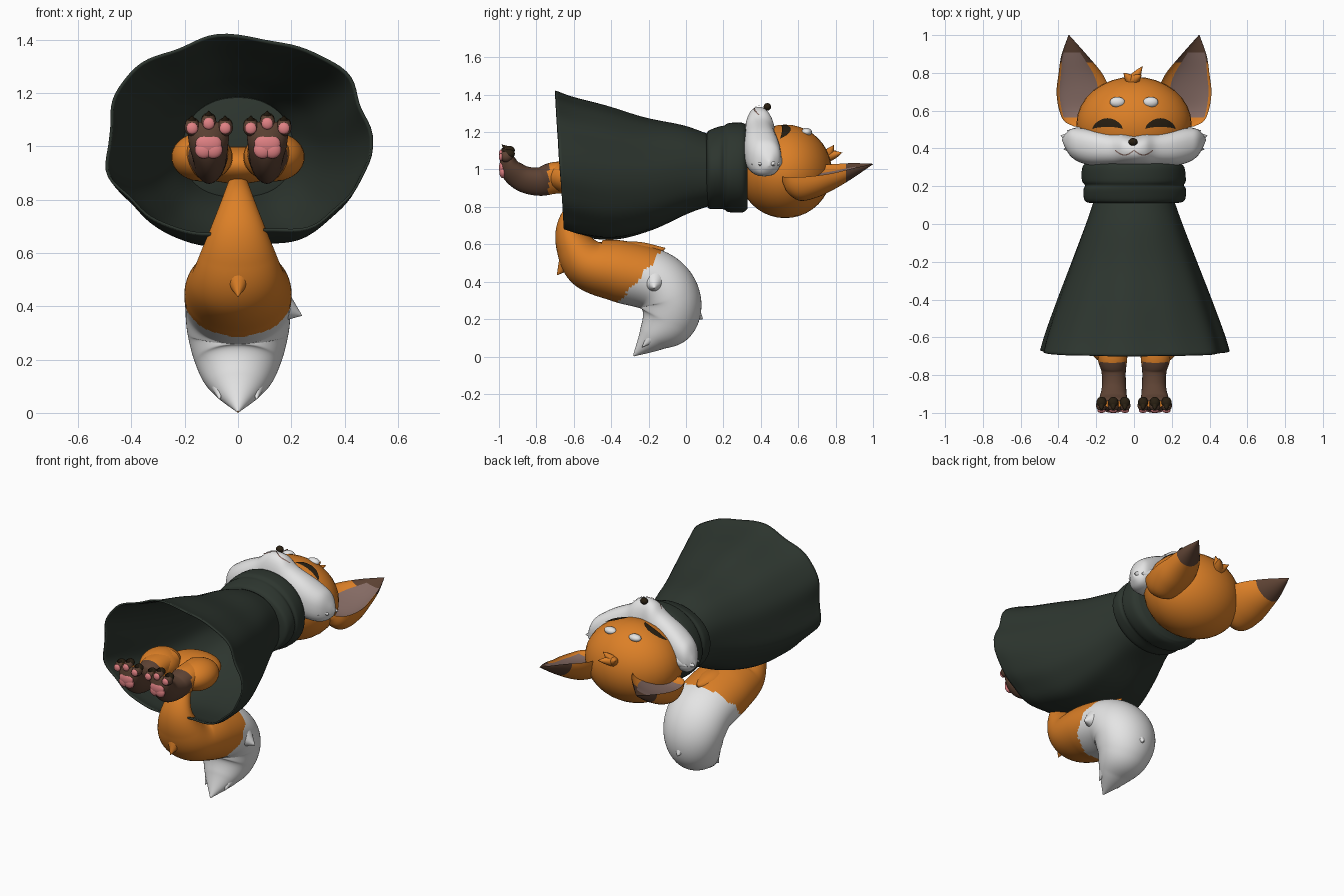
import bpy, bmesh, math
from mathutils import Vector
from mathutils.bvhtree import BVHTree

cube = bpy.data.objects.get("Cube")
if cube:
    bpy.data.objects.remove(cube, do_unlink=True)

X, Y, Z = Vector((1, 0, 0)), Vector((0, 1, 0)), Vector((0, 0, 1))


def material(name, r, g, b):
    m = bpy.data.materials.new(name)
    m.use_nodes = True
    m.diffuse_color = (r, g, b, 1)
    m.node_tree.nodes["Principled BSDF"].inputs["Base Color"].default_value = (r, g, b, 1)
    return m


orange = material("orange fur", .72, .215, .02)
white = material("white fur", .78, .78, .78)
green = material("dark green cloth", .026, .036, .028)
brown = material("brown fur", .108, .054, .033)
dark = material("dark brown", .022, .014, .006)
pink = material("pink pads", .75, .22, .23)
inner = material("inner ear", .24, .15, .13)


def finish(name, bm, mats, angle=50):
    """Turn a bmesh into a smooth shaded object."""
    bmesh.ops.recalc_face_normals(bm, faces=bm.faces)
    me = bpy.data.meshes.new(name)
    bm.to_mesh(me)
    bm.free()
    for m in mats:
        me.materials.append(m)
    ob = bpy.data.objects.new(name, me)
    bpy.context.collection.objects.link(ob)
    bpy.ops.object.select_all(action='DESELECT')
    ob.select_set(True)
    bpy.context.view_layer.objects.active = ob
    bpy.ops.object.shade_smooth_by_angle(angle=math.radians(angle))
    return ob


def spline(knots, sub):
    """Smooth curve through the knots."""
    k = [Vector(p) for p in knots]
    k = [k[0] * 2 - k[1]] + k + [k[-1] * 2 - k[-2]]
    out = []
    for i in range(1, len(k) - 2):
        p, q, r, s = k[i - 1:i + 3]
        for j in range(sub):
            t = j / sub
            out.append((q * 2 + (r - p) * t + (p * 2 - q * 5 + r * 4 - s) * t ** 2
                        + (q * 3 - p - r * 3 + s) * t ** 3) * .5)
    return out + [k[-2]]


def loft(name, knots, mats, u=X, v=None, n=32, sub=6, shape=None, rule=None, caps=True):
    """Skin elliptical rings; each knot is x, y, z, radius along u, radius along v."""
    pts = spline(knots, sub)
    pos = [Vector(p[:3]) for p in pts]
    bm = bmesh.new()
    rings = []
    for i, p in enumerate(pts):
        tangent = pos[min(i + 1, len(pos) - 1)] - pos[max(i - 1, 0)]
        w = v or tangent.cross(u).normalized()
        ring = []
        for j in range(n):
            a = math.tau * j / n
            c, s = shape(a, i / (len(pts) - 1)) if shape else (math.cos(a), math.sin(a))
            ring.append(bm.verts.new(pos[i] + u * max(p[3], .001) * c + w * max(p[4], .001) * s))
        rings.append(ring)
    for r0, r1 in zip(rings, rings[1:]):
        for j in range(n):
            f = bm.faces.new((r0[j], r0[(j + 1) % n], r1[(j + 1) % n], r1[j]))
            if rule:
                f.material_index = rule(f.calc_center_median(), math.tau * (j + .5) / n)
    if caps:
        bm.faces.new(rings[0])
        bm.faces.new(rings[-1])
    return finish(name, bm, mats)


def ball(name, loc, size, mat):
    bm = bmesh.new()
    bmesh.ops.create_uvsphere(bm, u_segments=32, v_segments=20, radius=1)
    for vert in bm.verts:
        vert.co = Vector(a * b for a, b in zip(vert.co, size)) + Vector(loc)
    return finish(name, bm, [mat])


def spike(name, a, b, r, mat):
    """Pointed tuft of fur from a to b."""
    a, b = Vector(a), Vector(b)
    mid = a.lerp(b, .5)
    knots = [(*a, r, r), (*mid, r * .65, r * .65), (*b, .001, .001)]
    return loft(name, knots, [mat], u=(b - a).orthogonal().normalized(), n=20, sub=4)


def decal(name, target, strip, mat):
    """Thin plate laid on a surface; strip holds x, low y, high y."""
    me = target.data
    tree = BVHTree.FromPolygons([q.co for q in me.vertices], [p.vertices for p in me.polygons])
    bm = bmesh.new()
    cols = []
    for x, lo, hi in strip:
        col = []
        for k in range(5):
            hit = tree.ray_cast(Vector((x, lo + (hi - lo) * k / 4, 3)), -Z)[0]
            col.append(bm.verts.new(hit + Z * .006))
        cols.append(col)
    for c0, c1 in zip(cols, cols[1:]):
        for k in range(4):
            bm.faces.new((c0[k], c1[k], c1[k + 1], c0[k + 1]))
    return finish(name, bm, [mat])


def squared(a, power):
    """Point on a rounded square outline."""
    c, s = math.cos(a), math.sin(a)
    return math.copysign(abs(c) ** power, c), math.copysign(abs(s) ** power, s)


# Cloak with folds that deepen towards the hem
def cloak_shape(a, s):
    c, d = squared(a, .93 if math.sin(a) > 0 else .8)
    fold = 1 + s * (.022 * math.cos(7 * a + 1) + .012 * math.cos(11 * a))
    return c * fold, d * fold


cloak = loft("cloak", [(0, .13, 1, .21, .19), (0, 0, 1, .255, .235), (0, -.2, .975, .33, .3),
                       (0, -.4, .98, .405, .355), (0, -.58, 1.01, .468, .37), (0, -.675, 1.04, .494, .372)],
             [green], v=Vector((0, -.06, 1)), n=96, shape=cloak_shape, caps=False)
thick = cloak.modifiers.new("cloth thickness", 'SOLIDIFY')
thick.thickness = .01
thick.offset = -1

# Folded collar
loft("collar", [(0, .11, 1, .23, .19), (0, .125, 1, .265, .21), (0, .18, 1.01, .272, .22),
                (0, .205, 1.01, .262, .225), (0, .23, 1.01, .275, .238), (0, .3, 1.01, .27, .24),
                (0, .33, 1.01, .24, .22)], [green], v=Z, n=48, sub=4,
     shape=lambda a, s: (math.cos(a) * (1 + .015 * math.sin(3 * a + 5 * s)), math.sin(a)))

# Head, cheeks and muzzle
head = ball("head", (0, .53, .99), (.305, .25, .25), orange)
half = [(.06, .395, 1.14, .085, .18), (.12, .395, 1.125, .088, .145), (.22, .405, 1.095, .095, .125),
        (.29, .418, 1.07, .09, .107), (.335, .43, 1.055, .072, .085), (.365, .44, 1.04, .035, .045),
        (.38, .445, 1.03, .004, .01)]
muzzle = loft("cheeks_and_muzzle", [(-k[0], *k[1:]) for k in reversed(half)]
              + [(0, .39, 1.14, .08, .195)] + half, [white], u=Y, v=Z,
              shape=lambda a, s: squared(a, .85))
ball("nose", (-.005, .435, 1.335), (.024, .02, .02), dark)
steps = [i / 24 for i in range(25)]
decal("mouth", muzzle, [(-.1 + .2 * t, m - .0035, m + .0035) for t in steps
                        for m in [.39 - .025 * abs(math.sin(math.tau * t))]], inner)

# Ears: deep cones with a coloured hollow and tip
def ear_rule(c, a):
    if math.sin(a) > 0 and -.6 < math.cos(a) < .9 and .56 < c.y < .91:
        return 1
    return 2 if c.y > .85 else 0


def ear_shape(a, s):
    return math.cos(a), math.sin(a) * (-.3 if math.sin(a) > 0 else 1)


ear = [(.3, .515, .965, .015, .03), (.29, .545, .975, .08, .1), (.268, .61, .985, .13, .15),
       (.27, .7, .995, .14, .142), (.282, .79, 1.005, .118, .11), (.315, .89, 1.02, .07, .066),
       (.345, 1, 1.03, .002, .002)]
for side, word in ((1, "left"), (-1, "right")):
    def at(x, *rest):
        return (x * side, *rest)

    loft(word + "_ear", [at(*k) for k in ear], [orange, inner, brown],
         u=Vector((side, 0, -.2)), v=Z, n=40, shape=ear_shape, rule=ear_rule)

    # Closed eye, brow and cheek tufts
    decal(word + "_eye", head, [at(.06 + .16 * t, .502 + .012 * b, .506 + .054 * b) for t in steps
                                for b in [math.sin(math.pi * t) ** .6]], dark)
    ball(word + "_brow", at(.088, .645, 1.2), (.04, .028, .022), white)
    for i, (y0, x1, y1) in enumerate(((.45, .355, .495), (.435, .39, .468), (.42, .372, .395), (.4, .33, .352))):
        spike(f"{word}_cheek_tuft_{i}", at(.22, y0, 1.06), at(x1, y1, 1.025), .075, white)

    # Leg and foot, narrower underneath
    ball(word + "_thigh", at(.135, -.6, .96), (.115, .14, .092), orange)
    loft(word + "_leg", [at(.12, -.55, .96, .09, .085), at(.115, -.7, .955, .078, .085),
                         at(.108, -.78, .935, .063, .076), at(.106, -.87, .95, .063, .07),
                         at(.11, -.935, 1, .072, .06), at(.11, -.955, 1.06, .074, .038),
                         at(.11, -.955, 1.09, .05, .02)],
         [orange, brown], rule=lambda c, a: int(c.y < -.735),
         shape=lambda a, s: (math.cos(a) * (1 + .22 * math.sin(a)), math.sin(a)))
    for dx in (-.018, .018):
        ball(word + "_sole_pad", at(.11 + dx, -.98, .987), (.034, .018, .033), pink)
    ball(word + "_sole_pad_top", at(.11, -.983, 1.01), (.049, .017, .037), pink)
    for i, (x, z) in enumerate(((.048, 1.07), (.11, 1.088), (.172, 1.07))):
        ball(f"{word}_toe_{i}", at(x, -.96, z), (.029, .033, .032), brown)
        ball(f"{word}_toe_pad_{i}", at(x, -.988, z - .003), (.022, .012, .022), pink)
        spike(f"{word}_claw_{i}", at(x, -.945, z + .01), at(x, -.985, z + .045), .022, dark)
        ball(f"{word}_knuckle_{i}", at(x, -.945, z + .014), (.027, .03, .024), dark)

    # Tufts beside the tail tip
    spike(word + "_tail_tip_tuft", at(.07, -.09, .19), at(.07, -.235, .05), .065, white)

ball("hips", (0, -.45, .93), (.17, .14, .07), orange)

# Hair tuft on the crown
for i, (x, y, z) in enumerate(((-.055, .8, 1.1), (.045, .835, 1.09), (.04, .79, 1.13))):
    spike(f"hair_tuft_{i}", (-.01, .755, 1.07), (x, y, z), .032, orange)

# Tail curling underneath, with a ragged white end
def tail_rule(c, a):
    jag = .012 * math.sin(9 * a)
    return int(c.z + jag < .3 + (c.y + .35) * 1.2)


loft("tail", [(0, -.47, .88, .03, .03), (0, -.575, .8, .06, .05), (0, -.622, .7, .1, .068),
              (0, -.598, .595, .142, .1), (0, -.515, .495, .18, .14), (0, -.35, .455, .2, .165),
              (0, -.16, .4, .198, .165), (0, -.085, .3, .19, .165), (0, -.105, .19, .16, .155),
              (0, -.18, .1, .105, .085), (0, -.28, .004, .004, .004)],
     [orange, white], n=72, sub=16, rule=tail_rule)
spike("tail_back_tuft", (0, -.08, .32), (0, .09, .2), .12, white)
spike("tail_side_tuft", (.08, -.17, .43), (.24, -.17, .365), .1, white)
spike("tail_root_tuft", (0, -.56, .6), (0, -.69, .435), .09, orange)
spike("tail_top_tuft", (0, -.33, .5), (0, -.11, .58), .12, orange)
